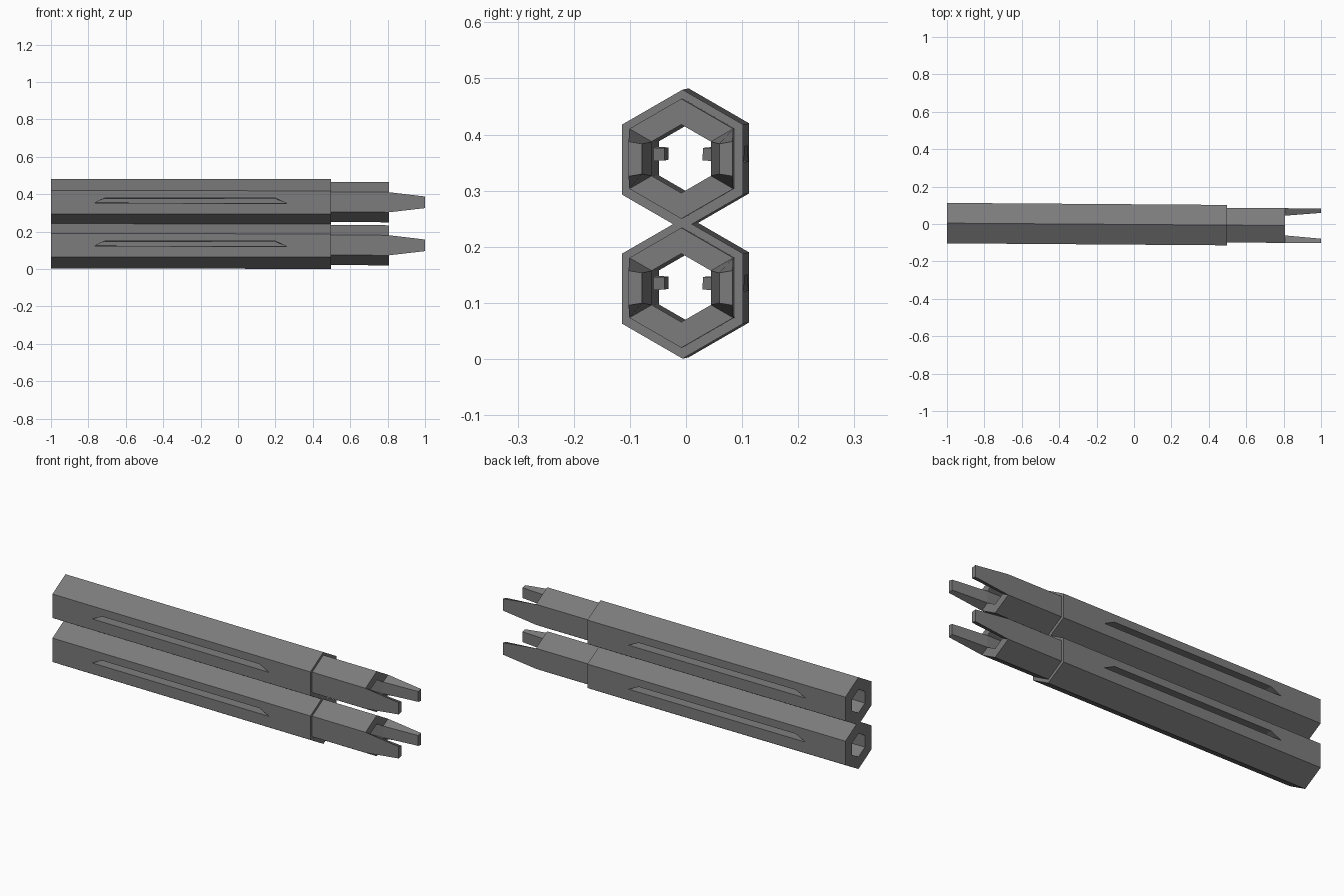
import bpy, bmesh
from math import cos, sin, radians

if "Cube" in bpy.data.objects:
    bpy.data.objects.remove(bpy.data.objects["Cube"])

BODY_R, SLEEVE_R, BORE_R = 0.1247, 0.107, 0.061
APO = cos(radians(30))

dark = bpy.data.materials.new("dark_metal")
dark.diffuse_color = (0.2, 0.2, 0.2, 1)
dark.use_nodes = True
dark.node_tree.nodes["Principled BSDF"].inputs["Base Color"].default_value = dark.diffuse_color


def axis(x, z0):
    # the barrels are very slightly out of line with the x axis
    return -0.0025 - 0.0072 * x, z0 - 0.0015 * x


def barrel(name, z0):
    bm = bmesh.new()

    def point(x, y, z):
        cy, cz = axis(x, z0)
        return bm.verts.new((x, cy + y, cz + z))

    def ring(x, r, dz=0.0):
        return [point(x, r * cos(radians(90 + 60 * i)), r * sin(radians(90 + 60 * i)) + dz)
                for i in range(6)]

    def bridge(a, b):
        n = len(a)
        for i in range(n):
            j = (i + 1) % n
            bm.faces.new((a[i], a[j], b[j], b[i]))

    # stepped hexagonal tube: bore end, body, sleeve, bore end
    rings = [ring(-1, BORE_R), ring(-1, BODY_R), ring(0.498, BODY_R),
             ring(0.498, SLEEVE_R, 0.002), ring(0.808, SLEEVE_R, 0.002), ring(0.808, BORE_R, 0.002)]
    for k in range(6):
        a, b = rings[k], rings[(k + 1) % 6]
        for i in range(6):
            j = (i + 1) % 6
            quad = (a[i], a[j], b[j], b[i])
            side = {1: -1, 4: 1}.get(i)
            if k == 1 and side:
                # long sunken groove in each flat side of the body
                def slot(y, h):
                    order = [(-0.71, h), (-0.77, -h), (0.26, -h), (0.20, h)]
                    pts = [point(x, side * y, z + 0.009) for x, z in order]
                    return pts if side < 0 else [pts[1], pts[0], pts[3], pts[2]]
                rim, floor = slot(BODY_R * APO, 0.014), slot(0.034, 0.011)
                bridge(quad, rim)
                bridge(rim, floor)
                bm.faces.new(floor)
            elif k == 4 and side:
                # tapered prong growing out of each side of the sleeve mouth
                o = SLEEVE_R * APO
                s = -side
                tip = [point(1, side * o, 0.031 * s + 0.002), point(1, side * o, -0.031 * s + 0.002),
                       point(1, side * 0.069, -0.027 * s + 0.002), point(1, side * 0.069, 0.027 * s + 0.002)]
                bridge(quad, tip)
                bm.faces.new(tip)
            else:
                bm.faces.new(quad)
    bmesh.ops.recalc_face_normals(bm, faces=bm.faces)
    mesh = bpy.data.meshes.new(name)
    bm.to_mesh(mesh)
    bm.free()
    mesh.materials.append(dark)
    obj = bpy.data.objects.new(name, mesh)
    bpy.context.collection.objects.link(obj)
    return obj


# two barrels stacked one above the other
barrel("lower_barrel", 0.126)
barrel("upper_barrel", 0.356)
